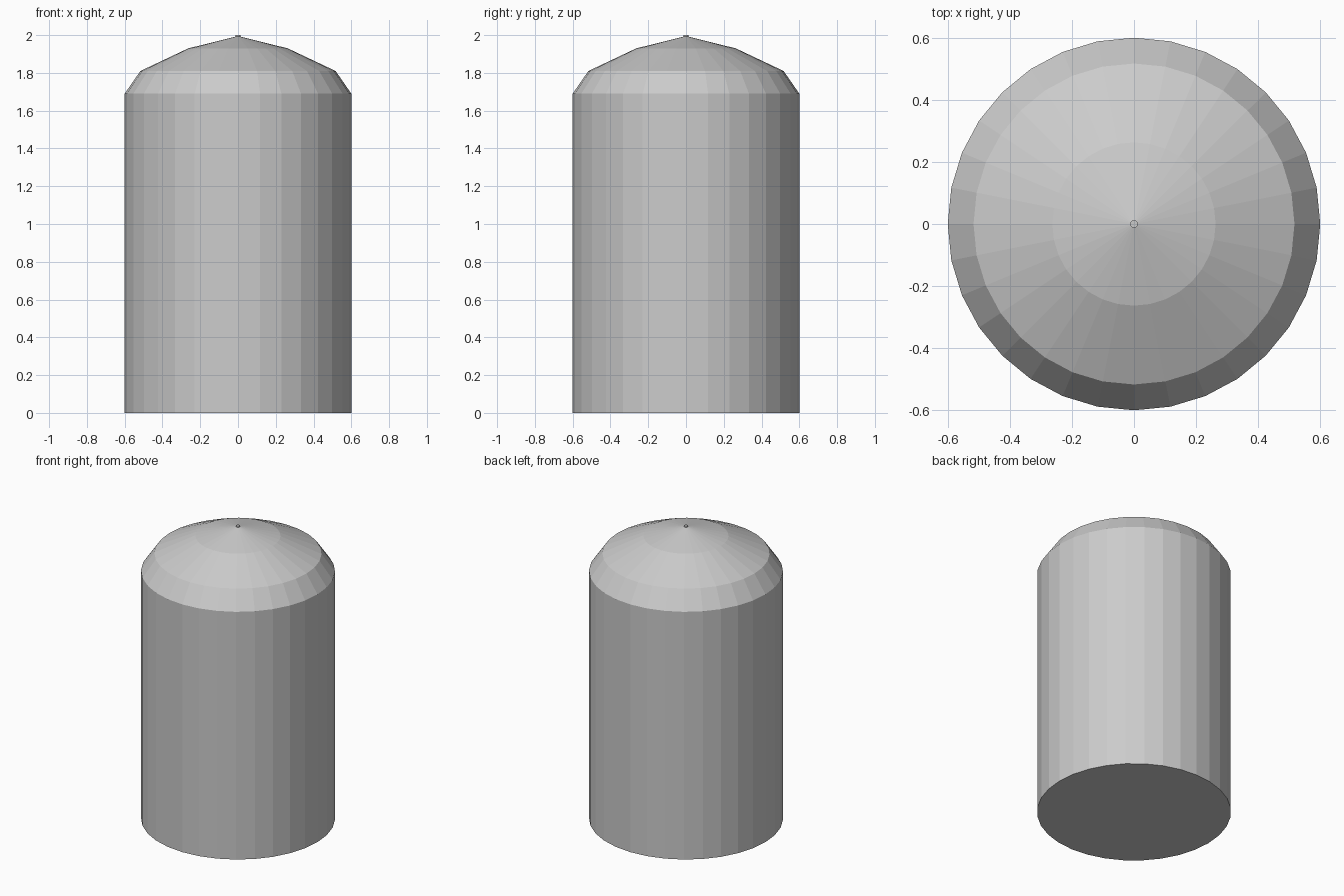
import bpy, bmesh
from math import cos, sin, tau

if "Cube" in bpy.data.objects:
    bpy.data.objects.remove(bpy.data.objects["Cube"])

SIDES = 32


def lathe(name, profile):
    """Closed, flat-faced solid of revolution from (radius, height) points."""
    bm = bmesh.new()
    rings = [[bm.verts.new((r * cos(tau * i / SIDES), r * sin(tau * i / SIDES), z))
              for i in range(SIDES)] for r, z in profile]
    for low, high in zip(rings, rings[1:]):
        for i in range(SIDES):
            j = (i + 1) % SIDES
            bm.faces.new((low[i], low[j], high[j], high[i]))
    bm.faces.new(rings[0][::-1])
    bm.faces.new(rings[-1])
    mesh = bpy.data.meshes.new(name)
    bm.to_mesh(mesh)
    bm.free()
    obj = bpy.data.objects.new(name, mesh)
    bpy.context.collection.objects.link(obj)
    return obj


# Tank: straight wall, faceted dome and tiny raised tip in one shell
lathe("domed_tank", [
    (0.6, 0.0), (0.6, 1.69),
    (0.517, 1.81), (0.263, 1.93), (0.012, 1.992),
    (0.012, 2.0),
])
